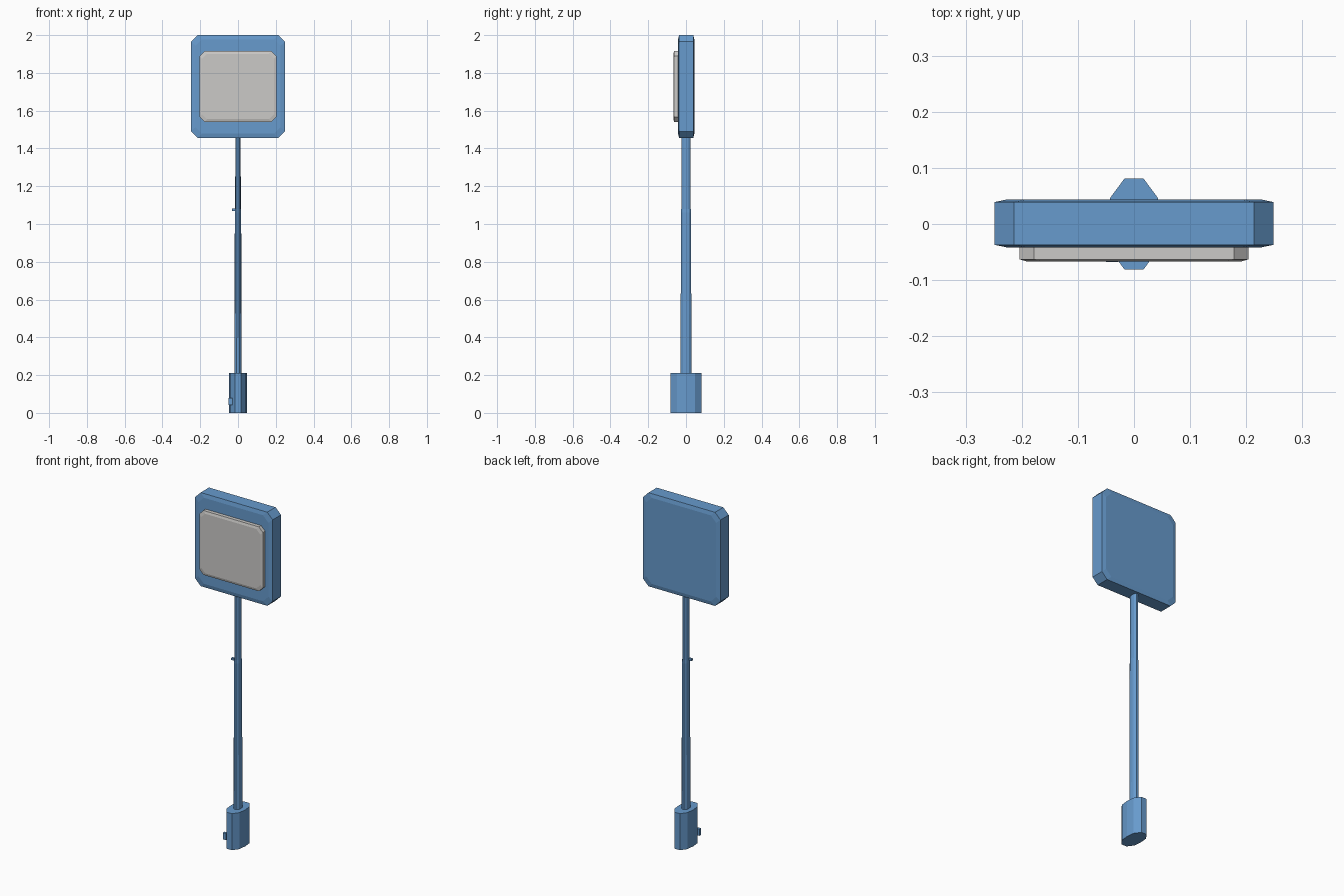
import bpy
import bmesh

cube = bpy.data.objects.get("Cube")
if cube:
    bpy.data.objects.remove(cube, do_unlink=True)


def material(name, rgb):
    m = bpy.data.materials.new(name)
    m.use_nodes = True
    m.diffuse_color = (*rgb, 1)
    m.node_tree.nodes["Principled BSDF"].inputs["Base Color"].default_value = (*rgb, 1)
    return m


blue = material("blue", (0.135, 0.325, 0.61))
grey = material("light_grey", (0.60, 0.59, 0.575))


def loft(name, rings, mat):
    """Join matching rings of points with flat quads and cap both ends."""
    bm = bmesh.new()
    loops = [[bm.verts.new(p) for p in ring] for ring in rings]
    n = len(loops[0])
    for a, b in zip(loops, loops[1:]):
        for i in range(n):
            j = (i + 1) % n
            bm.faces.new((a[i], a[j], b[j], b[i]))
    bm.faces.new(loops[0][::-1])
    bm.faces.new(loops[-1])
    bmesh.ops.recalc_face_normals(bm, faces=bm.faces)
    mesh = bpy.data.meshes.new(name)
    bm.to_mesh(mesh)
    bm.free()
    mesh.materials.append(mat)
    obj = bpy.data.objects.new(name, mesh)
    bpy.context.collection.objects.link(obj)
    return obj


def clipped_rect(w, h, cut, y, cz):
    """Upright rectangle with cut corners."""
    quarter = [(w, h - cut), (w - cut, h)]
    pts = quarter + [(-x, z) for x, z in quarter[::-1]]
    pts += [(x, -z) for x, z in pts[::-1]]
    return [(x, y, cz + z) for x, z in pts]


def oval(sx, sy, z):
    """Long faceted oval, pointing front and back."""
    quarter = [(0.9, 0.58), (0.36, 1)]
    pts = [(1, 0)] + quarter + [(-x, y) for x, y in quarter[::-1]]
    pts += [(-x, -y) for x, y in pts]
    return [(x * sx, y * sy, z) for x, y in pts]


# Square head with a slightly domed front and back
loft("head", [clipped_rect(0.225, 0.25, 0.035, -0.042, 1.728),
              clipped_rect(0.249, 0.272, 0.035, -0.037, 1.728),
              clipped_rect(0.249, 0.272, 0.035, 0.039, 1.728),
              clipped_rect(0.225, 0.25, 0.035, 0.044, 1.728)], blue)

# Raised pale panel on the front
loft("front_panel", [clipped_rect(0.19, 0.173, 0.026, -0.067, 1.728),
                     clipped_rect(0.204, 0.187, 0.026, -0.063, 1.728),
                     clipped_rect(0.204, 0.187, 0.026, -0.04, 1.728)], grey)

# Stepped pole and wide foot
loft("pole", [oval(0.019, 0.028, 0.2), oval(0.018, 0.028, 0.52),
              oval(0.017, 0.027, 1.06), oval(0.015, 0.025, 1.08),
              oval(0.014, 0.025, 1.47)], blue)
loft("foot", [oval(0.047, 0.081, 0), oval(0.047, 0.081, 0.212)], blue)


def block(name, size, location, turn=0):
    bpy.ops.mesh.primitive_cube_add(size=1, location=location, rotation=(0, 0, turn))
    obj = bpy.context.object
    obj.name = name
    obj.scale = size
    obj.data.materials.append(blue)


# Small latch on the foot and hook on the pole
block("foot_latch", (0.022, 0.016, 0.038), (-0.039, -0.06, 0.06))
block("pole_hook", (0.018, 0.012, 0.012), (-0.022, -0.012, 1.075))
